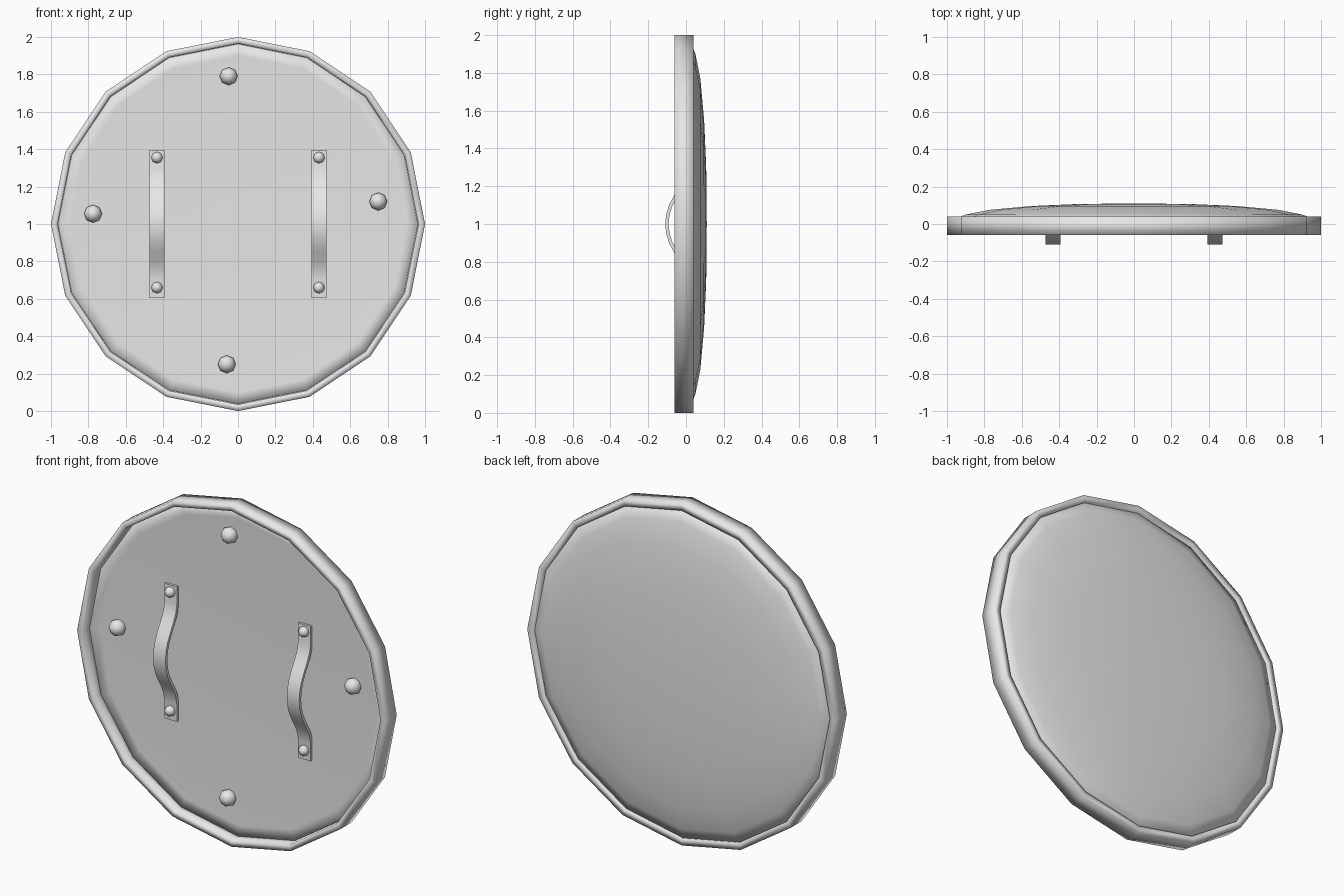
import bpy, bmesh, math
from mathutils import Vector, Matrix

cube = bpy.data.objects.get("Cube")
if cube:
    bpy.data.objects.remove(cube)

GREY = (0.8, 0.8, 0.8, 1.0)
metal = bpy.data.materials.new("plain_grey")
metal.use_nodes = True
metal.diffuse_color = GREY
metal.node_tree.nodes["Principled BSDF"].inputs["Base Color"].default_value = GREY

CENTRE = Vector((0, 0, 1))
SIDES = 16


def finish(bm, name):
    """Turn a bmesh into a smooth shaded object."""
    bmesh.ops.remove_doubles(bm, verts=bm.verts, dist=0.0005)
    bmesh.ops.recalc_face_normals(bm, faces=bm.faces)
    for f in bm.faces:
        f.smooth = True
    mesh = bpy.data.meshes.new(name)
    bm.to_mesh(mesh)
    bm.free()
    mesh.materials.append(metal)
    obj = bpy.data.objects.new(name, mesh)
    bpy.context.collection.objects.link(obj)
    return obj


def lathe(name, profile, closed):
    """Spin (radius, y) points about the front-to-back axis."""
    bm = bmesh.new()
    verts = [bm.verts.new(CENTRE + Vector((0, y, r))) for r, y in profile]
    pairs = list(zip(verts, verts[1:]))
    if closed:
        pairs.append((verts[-1], verts[0]))
    edges = [bm.edges.new(p) for p in pairs]
    bmesh.ops.spin(bm, geom=verts + edges, cent=CENTRE, axis=(0, 1, 0),
                   angle=math.tau, steps=SIDES, use_merge=False)
    return finish(bm, name)


def rivet(name, x, y, z, radius):
    bm = bmesh.new()
    place = Matrix.Translation((x, y, z)) @ Matrix.Rotation(math.pi / 2, 4, 'X')
    bmesh.ops.create_uvsphere(bm, u_segments=8, v_segments=6, radius=radius, matrix=place)
    return finish(bm, name)


# Rim: square band around the edge
lathe("rim", [(1, -0.06), (1, 0.04), (0.96, 0.04), (0.965, -0.06)], True)

# Shield body: domed back, slightly hollow front
lathe("shield_body", [(0, 0.11), (0.3, 0.107), (0.55, 0.096), (0.77, 0.076),
                      (0.9, 0.05), (0.968, 0.025), (0.968, 0.0), (0.9, 0.003),
                      (0.77, 0.006), (0.5, 0.011), (0, 0.018)], False)

# Hand straps: half profile of (height from middle, y), mirrored
half = [(0.395, -0.004), (0.29, -0.005), (0.245, -0.014), (0.2, -0.034),
        (0.15, -0.064), (0.1, -0.09), (0.05, -0.105)]
path = half + [(0, -0.11)] + [(-z, y) for z, y in reversed(half)]
THICK, HALF_WIDTH, STRAP_X = 0.018, 0.04, 0.433


def strap(name, x):
    bm = bmesh.new()
    rings = []
    for i, (z, y) in enumerate(path):
        z0, y0 = path[max(i - 1, 0)]
        z1, y1 = path[min(i + 1, len(path) - 1)]
        inward = Vector((0, z0 - z1, y1 - y0)).normalized() * THICK
        front = Vector((x, y, 1 + z))
        side = Vector((HALF_WIDTH, 0, 0))
        rings.append([bm.verts.new(p) for p in (front - side, front + side,
                      front + side + inward, front - side + inward)])
    for a, b in zip(rings, rings[1:]):
        for k in range(4):
            n = (k + 1) % 4
            bm.faces.new((a[k], a[n], b[n], b[k]))
    bm.faces.new(rings[0])
    bm.faces.new(rings[-1])
    obj = finish(bm, name)
    bpy.ops.object.select_all(action='DESELECT')
    obj.select_set(True)
    bpy.context.view_layer.objects.active = obj
    bpy.ops.object.shade_smooth_by_angle(angle=math.radians(50))


for label, sign in (("left", 1), ("right", -1)):
    strap(label + "_strap", sign * STRAP_X)
    for end, z in (("upper", 1.355), ("lower", 0.66)):
        rivet(f"{label}_{end}_strap_rivet", sign * STRAP_X, -0.008, z, 0.031)

# Four large studs near the edge, slightly uneven
for label, x, z in (("top", -0.05, 1.79), ("bottom", -0.06, 0.25),
                    ("left", 0.75, 1.12), ("right", -0.775, 1.055)):
    rivet(label + "_stud", x, -0.006, z, 0.048)
